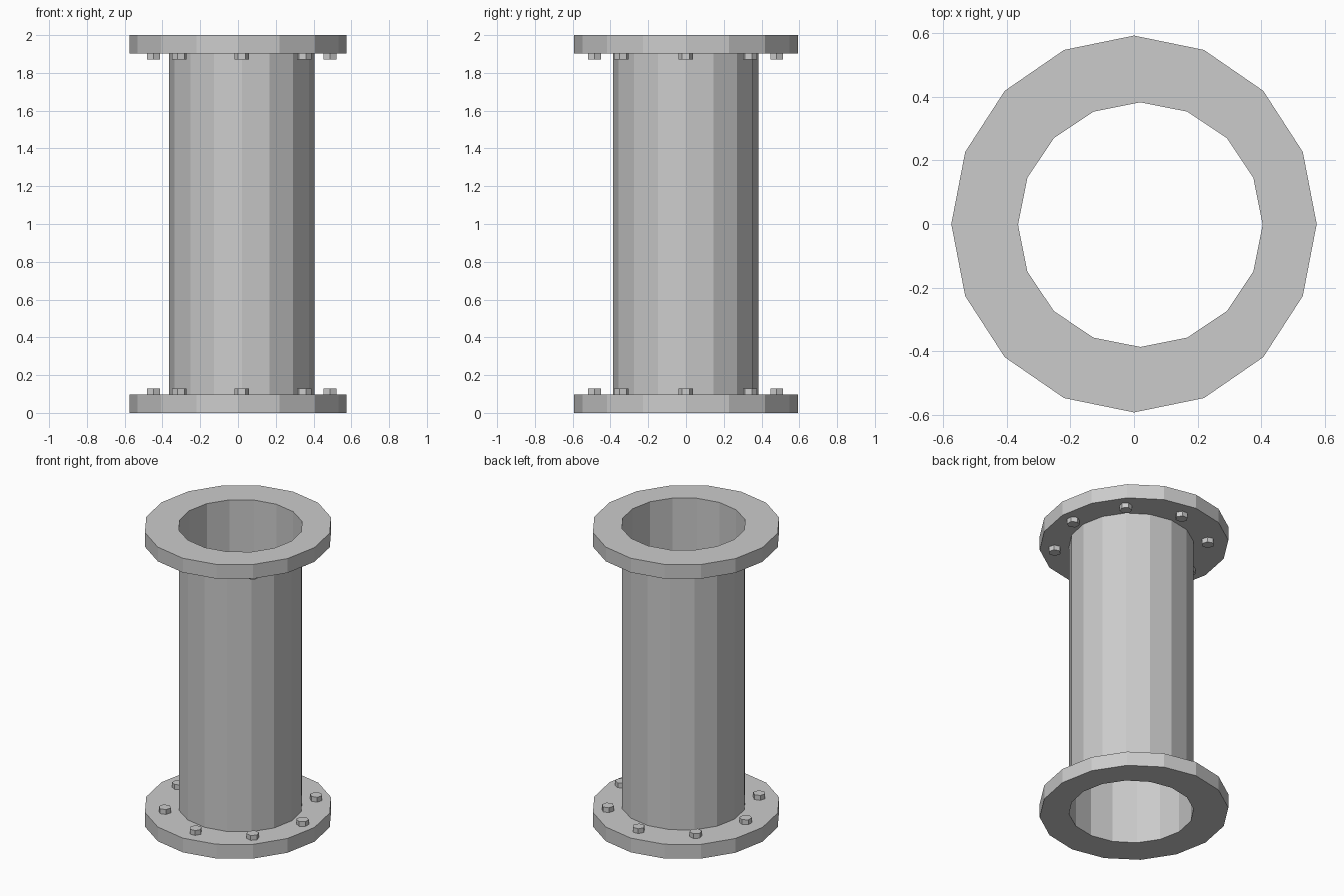
import bpy, bmesh
from math import cos, sin, tau

cube = bpy.data.objects.get("Cube")
if cube:
    bpy.data.objects.remove(cube, do_unlink=True)

SIDES = 16
HEIGHT = 2.0
THICK = 0.097            # flange thickness
CX, CY = 0.02, -0.002    # pipe axis, slightly off the flange centre
BORE = 0.385

steel = bpy.data.materials.new("grey steel")
steel.use_nodes = True
GREY = (0.6, 0.6, 0.6, 1)
steel.diffuse_color = GREY
steel.node_tree.nodes["Principled BSDF"].inputs["Base Color"].default_value = GREY


def finish(bm, name):
    mesh = bpy.data.meshes.new(name)
    bm.to_mesh(mesh)
    bm.free()
    mesh.materials.append(steel)
    obj = bpy.data.objects.new(name, mesh)
    bpy.context.collection.objects.link(obj)
    return obj


def ring(bm, rx, ry, x, y, z, n=SIDES, turn=0.0):
    angles = [turn + tau * i / n for i in range(n)]
    return [bm.verts.new((x + rx * cos(a), y + ry * sin(a), z)) for a in angles]


def bridge(bm, a, b):
    n = len(a)
    for i in range(n):
        j = (i + 1) % n
        bm.faces.new((a[i], a[j], b[j], b[i]))


# Pipe: a thin open tube through both flanges
bm = bmesh.new()
bridge(bm, ring(bm, BORE, BORE, CX, CY, 0), ring(bm, BORE, BORE, CX, CY, HEIGHT))
finish(bm, "pipe")


# Flange: slightly oval plate with a round hole, lined by the pipe wall
def flange(name, z):
    bm = bmesh.new()
    outer_low, outer_top = [ring(bm, 0.575, 0.593, 0, 0, h) for h in (z, z + THICK)]
    inner_low, inner_top = [ring(bm, BORE, BORE, CX, CY, h) for h in (z, z + THICK)]
    bridge(bm, outer_low, outer_top)
    bridge(bm, outer_top, inner_top)
    bridge(bm, inner_low, outer_low)
    finish(bm, name)


# Bolt heads: eight hexagons around the pipe on the inner flange face
def bolts(name, low, top):
    bm = bmesh.new()
    for i in range(8):
        a = tau * i / 8
        x, y = CX + 0.4675 * cos(a), CY + 0.482 * sin(a)
        base, cap = [ring(bm, 0.039, 0.039, x, y, h, 6, a + tau / 4) for h in (low, top)]
        bridge(bm, base, cap)
        bm.faces.new(cap)
        bm.faces.new(base[::-1])
    finish(bm, name)


flange("bottom_flange", 0)
flange("top_flange", HEIGHT - THICK)
bolts("bottom_bolts", THICK, 0.13)
bolts("top_bolts", HEIGHT - 0.13, HEIGHT - THICK)
